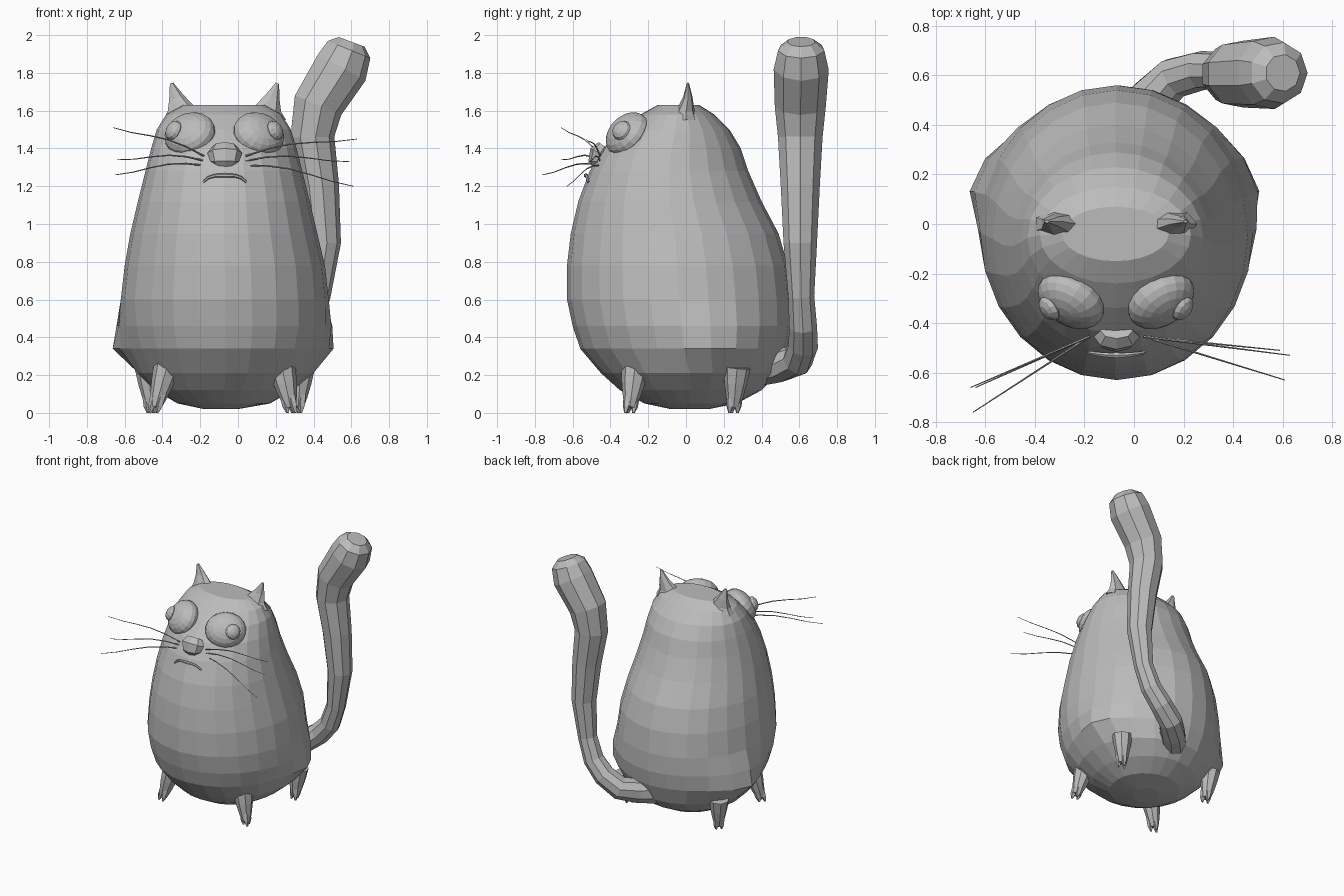
import bpy, bmesh, math
from mathutils import Vector, Matrix

cube = bpy.data.objects.get("Cube")
if cube:
    bpy.data.objects.remove(cube, do_unlink=True)

grey = bpy.data.materials.new("plain grey")
grey.use_nodes = True
colour = (0.5, 0.5, 0.5, 1)
grey.diffuse_color = colour
grey.node_tree.nodes["Principled BSDF"].inputs["Base Color"].default_value = colour


def finish(bm, name):
    bmesh.ops.recalc_face_normals(bm, faces=bm.faces)
    mesh = bpy.data.meshes.new(name)
    bm.to_mesh(mesh)
    bm.free()
    mesh.materials.append(grey)
    obj = bpy.data.objects.new(name, mesh)
    bpy.context.collection.objects.link(obj)
    return obj


def skin(bm, rings):
    """Bridge equal rings of points and cap both ends."""
    loops = [[bm.verts.new(p) for p in ring] for ring in rings]
    n = len(loops[0])
    for a, b in zip(loops, loops[1:]):
        for i in range(n):
            j = (i + 1) % n
            bm.faces.new((a[i], a[j], b[j], b[i]))
    bm.faces.new(loops[0])
    return bm.faces.new(loops[-1])


def tube(bm, path, sides, flat=1.0):
    """Sweep a polygon along (x, y, z, radius) points; flat squashes its depth."""
    pts = [Vector(p[:3]) for p in path]
    rings = []
    for i, p in enumerate(pts):
        d = (pts[min(i + 1, len(pts) - 1)] - pts[max(i - 1, 0)]).normalized()
        ref = Vector((0, 1, 0)) if abs(d.y) < 0.9 else Vector((0, 0, 1))
        u = ref.cross(d).normalized()
        v = d.cross(u)
        r = path[i][3]
        rings.append([p + r * (math.cos(t) * u + flat * math.sin(t) * v)
                      for t in (math.tau * k / sides for k in range(sides))])
    return skin(bm, rings)


def ellipsoid(bm, centre, radii, normal, segments, rings):
    turn = Vector(normal).to_track_quat('Z', 'Y').to_matrix().to_4x4()
    mat = Matrix.Translation(centre) @ turn @ Matrix.Diagonal((*radii, 1))
    bmesh.ops.create_uvsphere(bm, u_segments=segments, v_segments=rings, radius=1, matrix=mat)


# Body: height, left, right, front and back limits of each ring
profile = [
    (0.02, -0.18, 0.00, -0.08, 0.12), (0.05, -0.32, 0.17, -0.22, 0.27),
    (0.12, -0.44, 0.29, -0.35, 0.40), (0.21, -0.52, 0.39, -0.45, 0.49),
    (0.34, -0.58, 0.45, -0.56, 0.54), (0.46, -0.61, 0.48, -0.60, 0.56),
    (0.60, -0.62, 0.48, -0.63, 0.56), (0.78, -0.60, 0.46, -0.63, 0.54),
    (0.95, -0.57, 0.42, -0.61, 0.49), (1.12, -0.53, 0.38, -0.57, 0.40),
    (1.28, -0.49, 0.34, -0.51, 0.33), (1.40, -0.46, 0.31, -0.44, 0.29),
    (1.50, -0.43, 0.28, -0.34, 0.23), (1.58, -0.38, 0.23, -0.24, 0.15),
    (1.63, -0.29, 0.14, -0.15, 0.07)]
SIDES = 24
rings = []
for z, x0, x1, y0, y1 in profile:
    ring = []
    for k in range(SIDES):
        t = math.tau * k / SIDES
        p = Vector(((x0 + x1) / 2 + (x1 - x0) / 2 * math.cos(t),
                    (y0 + y1) / 2 + (y1 - y0) / 2 * math.sin(t), z))
        # Haunches swell out at the sides
        side = math.copysign(1, math.cos(t))
        swell = math.exp(-((z - 0.36) / 0.12) ** 2 - ((p.y - 0.18) / 0.2) ** 2)
        p.x += side * (0.11 if side < 0 else 0.08) * swell * min(1, 2 * abs(math.cos(t)))
        ring.append(p)
    rings.append(ring)
bm = bmesh.new()
top = skin(bm, rings)
bmesh.ops.poke(bm, faces=[top])
finish(bm, "body")

# Tail with a blunt dented end
bm = bmesh.new()
end = tube(bm, [
    (-0.04, 0.38, 0.24, 0.10), (0.06, 0.50, 0.25, 0.09), (0.16, 0.59, 0.28, 0.085),
    (0.27, 0.62, 0.36, 0.08), (0.36, 0.62, 0.46, 0.075), (0.42, 0.61, 0.62, 0.07),
    (0.455, 0.605, 0.90, 0.09), (0.43, 0.605, 1.20, 0.105), (0.39, 0.605, 1.46, 0.12),
    (0.42, 0.605, 1.63, 0.137), (0.545, 0.61, 1.83, 0.148),
    (0.585, 0.61, 1.925, 0.125), (0.60, 0.61, 1.965, 0.075)], 9)
bmesh.ops.inset_region(bm, faces=[end], thickness=0.03, depth=-0.012)
finish(bm, "tail")

# Ears: thin bent cones
for name, bx, tx in (("right_ear", -0.305, -0.352), ("left_ear", 0.155, 0.208)):
    bm = bmesh.new()
    tube(bm, [(bx, 0, 1.55, 0.10), (bx, 0, 1.61, 0.075),
              ((bx + tx) / 2, 0.01, 1.67, 0.042), (tx, 0.01, 1.745, 0.01)], 7, 0.6)
    finish(bm, name)

# Eyes: flattened balls with a raised pupil toward the outside
for name, x, s in (("right", -0.255, -1), ("left", 0.11, 1)):
    normal = Vector((0.42 * s, -0.68, 0.55)).normalized()
    centre = Vector((x, -0.31, 1.475))
    bm = bmesh.new()
    ellipsoid(bm, centre, (0.145, 0.13, 0.085), normal, 18, 10)
    finish(bm, name + "_eye")
    bm = bmesh.new()
    out = Vector((0.72 * s, -0.52, 0.4)).normalized()
    ellipsoid(bm, centre + Vector((0.085 * s, -0.03, 0.02)), (0.055, 0.055, 0.035), out, 12, 6)
    finish(bm, name + "_pupil")

# Nose: wide top narrowing to the bottom
bm = bmesh.new()
tube(bm, [(-0.07, -0.46, 1.295, 0.04), (-0.07, -0.47, 1.33, 0.075),
          (-0.07, -0.455, 1.375, 0.092), (-0.07, -0.43, 1.41, 0.065)], 8, 0.62)
finish(bm, "nose")

# Mouth: a downturned arc
bm = bmesh.new()
arc = []
for k in range(9):
    a = -1 + k / 4
    arc.append((-0.07 + 0.115 * a, -0.53 + 0.012 * a * a, 1.257 - 0.035 * a ** 4,
                0.012 - 0.005 * abs(a)))
tube(bm, arc, 6)
finish(bm, "mouth")

# Whiskers: three thin curved hairs on each side
tips = {"right": [(-0.66, -0.66, 1.53), (-0.64, -0.66, 1.36), (-0.65, -0.76, 1.28)],
        "left": [(0.63, -0.53, 1.47), (0.59, -0.51, 1.35), (0.61, -0.63, 1.22)]}
for side, ends in tips.items():
    bm = bmesh.new()
    for row, tip in enumerate(ends):
        tip = Vector(tip)
        root = Vector((-0.18 if side == "right" else 0.04, -0.455, 1.36 - 0.025 * row))
        hair = []
        for k in range(6):
            f = k / 5
            p = root.lerp(tip, f) + Vector((0, 0, 0.02 * math.sin(f * math.tau * 0.75)))
            hair.append((*p, 0.005 - 0.003 * f))
        tube(bm, hair, 4)
    finish(bm, side + "_whiskers")

# Feet: tapering pegs ending in toes
feet = {"front_right_foot": (-0.375, -0.27, 0.25, -0.445, -0.30),
        "front_left_foot": (0.235, -0.27, 0.23, 0.285, -0.30),
        "back_right_foot": (-0.475, 0.27, 0.24, -0.455, 0.25),
        "back_left_foot": (0.335, 0.27, 0.24, 0.315, 0.25)}
for name, (x, y, z, fx, fy) in feet.items():
    hip, sole = Vector((x, y, z)), Vector((fx, fy, 0))
    bm = bmesh.new()
    tube(bm, [(*hip.lerp(sole, f), r) for f, r in
              ((0, 0.072), (0.35, 0.06), (0.65, 0.045), (0.88, 0.03))], 8)
    for dx, dy in ((-0.022, -0.008), (0.018, -0.02), (0.005, 0.022)):
        toe = Vector((dx, dy, 0))
        tube(bm, [(*(hip.lerp(sole, f) + toe), r) for f, r in
                  ((0.6, 0.022), (0.85, 0.02), (1, 0.007))], 5)
    finish(bm, name)
